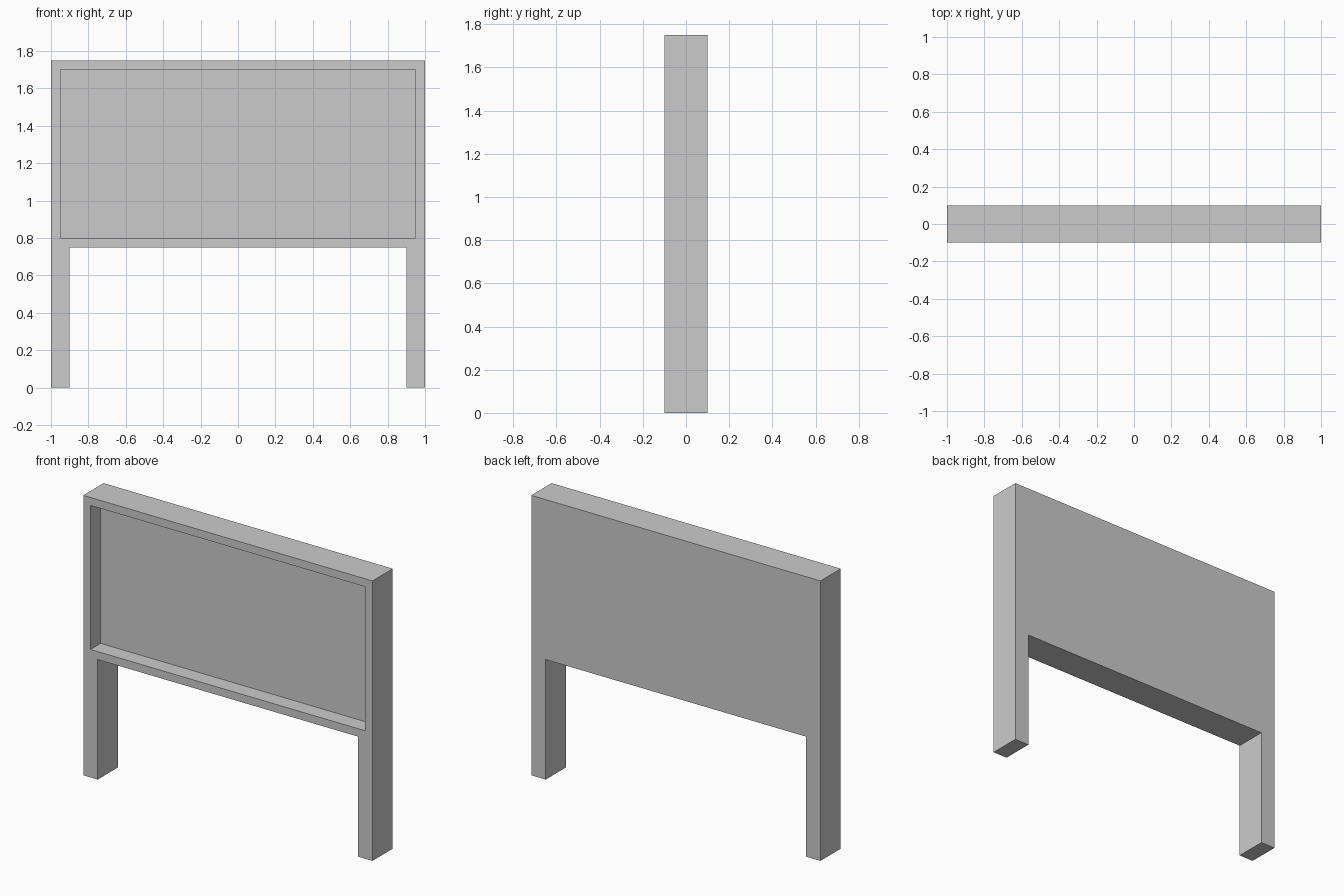
import bpy
import bmesh
from mathutils import Matrix

if "Cube" in bpy.data.objects:
    bpy.data.objects.remove(bpy.data.objects["Cube"])

WIDTH, DEPTH = 2.0, 0.2
PANEL_BOTTOM, PANEL_TOP = 0.75, 1.75
LEG, BORDER, RECESS = 0.1, 0.05, 0.1


def faces_facing(bm, axis, sign):
    bm.normal_update()
    return [f for f in bm.faces if f.normal[axis] * sign > 0.9]


def extrude(bm, faces, offset):
    new = bmesh.ops.extrude_discrete_faces(bm, faces=faces)["faces"]
    for f in new:
        bmesh.ops.translate(bm, verts=f.verts[:], vec=offset)


# Solid panel
bm = bmesh.new()
height = PANEL_TOP - PANEL_BOTTOM
bmesh.ops.create_cube(
    bm, size=1,
    matrix=Matrix.Translation((0, 0, PANEL_BOTTOM + height / 2))
    @ Matrix.Diagonal((WIDTH, DEPTH, height, 1)))

# Framed recess in the front
front = faces_facing(bm, 1, -1)
bmesh.ops.inset_region(bm, faces=front, thickness=BORDER, use_even_offset=True)
extrude(bm, front, (0, RECESS, 0))

# Legs drawn down from both ends of the underside
for side in (-1, 1):
    bmesh.ops.bisect_plane(
        bm, geom=bm.verts[:] + bm.edges[:] + bm.faces[:],
        plane_co=(side * (WIDTH / 2 - LEG), 0, 0), plane_no=(1, 0, 0))
ends = [f for f in faces_facing(bm, 2, -1)
        if f.calc_center_median().z < PANEL_BOTTOM + 0.01
        and abs(f.calc_center_median().x) > WIDTH / 2 - LEG]
extrude(bm, ends, (0, 0, -PANEL_BOTTOM))

bmesh.ops.recalc_face_normals(bm, faces=bm.faces[:])
mesh = bpy.data.meshes.new("sign_board")
bm.to_mesh(mesh)
bm.free()
board = bpy.data.objects.new("sign_board", mesh)
bpy.context.collection.objects.link(board)
